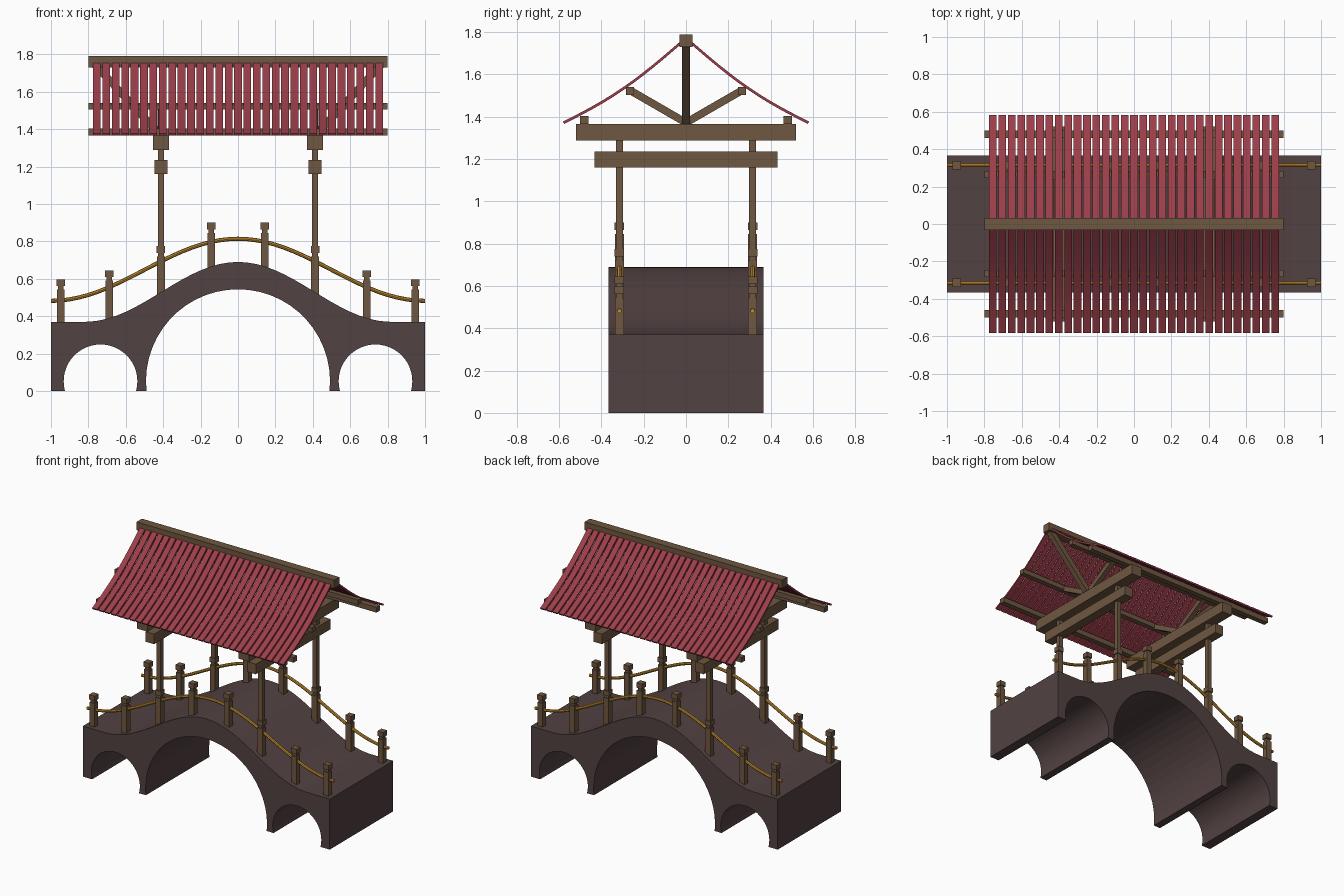
import bpy, bmesh, math
from mathutils import Vector

cube = bpy.data.objects.get("Cube")
if cube:
    bpy.data.objects.remove(cube)


def material(name, rgb):
    m = bpy.data.materials.new(name)
    m.use_nodes = True
    m.diffuse_color = (*rgb, 1)
    m.node_tree.nodes["Principled BSDF"].inputs["Base Color"].default_value = (*rgb, 1)
    return m


STONE = material("dark stone", (0.085, 0.054, 0.054))
WOOD = material("brown wood", (0.156, 0.095, 0.053))
RED = material("red tile", (0.33, 0.048, 0.068))
GOLD = material("golden rope", (0.56, 0.27, 0.03))


def finish(name, bm, mat):
    bmesh.ops.recalc_face_normals(bm, faces=bm.faces)
    mesh = bpy.data.meshes.new(name)
    bm.to_mesh(mesh)
    bm.free()
    mesh.materials.append(mat)
    obj = bpy.data.objects.new(name, mesh)
    bpy.context.collection.objects.link(obj)
    return obj


def add_box(bm, center, size):
    verts = bmesh.ops.create_cube(bm, size=1)["verts"]
    bmesh.ops.scale(bm, vec=size, verts=verts)
    bmesh.ops.translate(bm, vec=center, verts=verts)


def box(name, center, size):
    bm = bmesh.new()
    add_box(bm, center, size)
    return finish(name, bm, WOOD)


def strut(name, start, end, width):
    start, end = Vector(start), Vector(end)
    obj = box(name, (0, 0, 0), (width, width, (end - start).length))
    obj.location = (start + end) / 2
    obj.rotation_mode = 'QUATERNION'
    obj.rotation_quaternion = (end - start).to_track_quat('Z', 'Y')
    return obj


def extrude_profile(name, points, direction, mat):
    bm = bmesh.new()
    face = bm.faces.new([bm.verts.new(p) for p in points])
    new = bmesh.ops.extrude_face_region(bm, geom=[face])["geom"]
    bmesh.ops.translate(bm, vec=direction,
                        verts=[v for v in new if isinstance(v, bmesh.types.BMVert)])
    # the starting face stays in place and closes the solid
    return finish(name, bm, mat)


def deck_z(x):
    return 0.37 + 0.16 * (1 + math.cos(math.pi * min(abs(x) / 0.82, 1)))


def rope_z(x):
    return 0.482 + 0.166 * (1 + math.cos(math.pi * x))


# Bridge body: humped deck over one large and two small arches
def arch(cx, radius, cz=0.052, steps=28):
    dip = math.asin(cz / radius)
    for i in range(steps + 1):
        a = math.pi + dip - (math.pi + 2 * dip) * i / steps
        yield cx + radius * math.cos(a), max(cz + radius * math.sin(a), 0)


HALF = 0.367
outline = [(-1, 0)]
for cx, radius in ((-0.735, 0.197), (0, 0.492), (0.735, 0.197)):
    outline += arch(cx, radius)
outline.append((1, 0))
outline += [(1 - i / 20, deck_z(1 - i / 20)) for i in range(41)]
extrude_profile("bridge_body", [(x, -HALF, z) for x, z in outline],
                (0, 2 * HALF, 0), STONE)

RAIL_Y = 0.315
COLUMN_X = 0.412


# Railing posts: shaft, narrow neck and cap
def railing_post(name, x, y, top):
    bm = bmesh.new()
    base = deck_z(x) - 0.03
    for low, high, width in ((base, top - 0.055, 0.042),
                             (top - 0.055, top - 0.036, 0.031),
                             (top - 0.036, top, 0.046)):
        add_box(bm, (x, y, (low + high) / 2), (width, width, high - low))
    finish(name, bm, WOOD)


for side, y in (("right", -RAIL_Y), ("left", RAIL_Y)):
    for part, x, top in (("end_post", 0.948, 0.597), ("middle_post", 0.688, 0.645),
                         ("crown_post", 0.143, 0.9), ("column_base", COLUMN_X, 0.775)):
        for s in (-1, 1):
            railing_post(f"{part}_{side}", s * x, y, top)

    # Rope rail threaded through the posts
    curve = bpy.data.curves.new("rope_rail", 'CURVE')
    curve.dimensions = '3D'
    curve.bevel_depth = 0.011
    curve.bevel_resolution = 2
    curve.use_fill_caps = True
    spline = curve.splines.new('POLY')
    spline.points.add(40)
    for i, p in enumerate(spline.points):
        x = -1 + i / 20
        p.co = (x, y, rope_z(x), 1)
    curve.materials.append(GOLD)
    rail = bpy.data.objects.new(f"rope_rail_{side}", curve)
    bpy.context.collection.objects.link(rail)
    bpy.ops.object.select_all(action='DESELECT')
    rail.select_set(True)
    bpy.context.view_layer.objects.active = rail
    bpy.ops.object.convert(target='MESH')
    bpy.ops.object.shade_smooth_by_angle()

# Roof frames: columns, cross beams and braces
for s in (-1, 1):
    x = s * COLUMN_X
    for y in (-RAIL_Y, RAIL_Y):
        box("roof_column", (x, y, 1.03), (0.034, 0.034, 0.54))
    box("lower_cross_beam", (x, 0, 1.198), (0.07, 0.866, 0.074))
    box("upper_cross_beam", (x, 0, 1.327), (0.086, 1.04, 0.078))
    strut("ridge_brace", (x, 0, 1.365), (s * 0.765, 0, 1.745), 0.04)
    for t in (-1, 1):
        strut("side_brace", (x, 0, 1.372), (x, t * 0.265, 1.525), 0.036)

# Ridge beam and purlins
box("ridge_beam", (0, 0, 1.76), (1.6, 0.062, 0.06))
for t in (-1, 1):
    box("middle_purlin", (0, t * 0.265, 1.522), (1.6, 0.038, 0.036))
    box("eave_purlin", (0, t * 0.48, 1.385), (1.6, 0.04, 0.038))

# Roof tiles: one sagging strip, repeated along the ridge and mirrored
TILE_W, COUNT = 0.041, 31
upper = []
for i in range(13):
    u = i / 12
    upper.append((0.02 + 0.562 * u, 1.762 - 0.385 * u - 0.032 * math.sin(math.pi * u)))
lower = [(y - 0.006, z - 0.011) for y, z in reversed(upper)]
tiles = extrude_profile("roof_tiles", [(-0.775, y, z) for y, z in upper + lower],
                        (TILE_W, 0, 0), RED)
array = tiles.modifiers.new("repeat", 'ARRAY')
array.count = COUNT
array.use_relative_offset = False
array.use_constant_offset = True
array.constant_offset_displace = ((1.55 - TILE_W) / (COUNT - 1), 0, 0)
mirror = tiles.modifiers.new("mirror", 'MIRROR')
mirror.use_axis = (False, True, False)
mirror.use_mirror_merge = False
